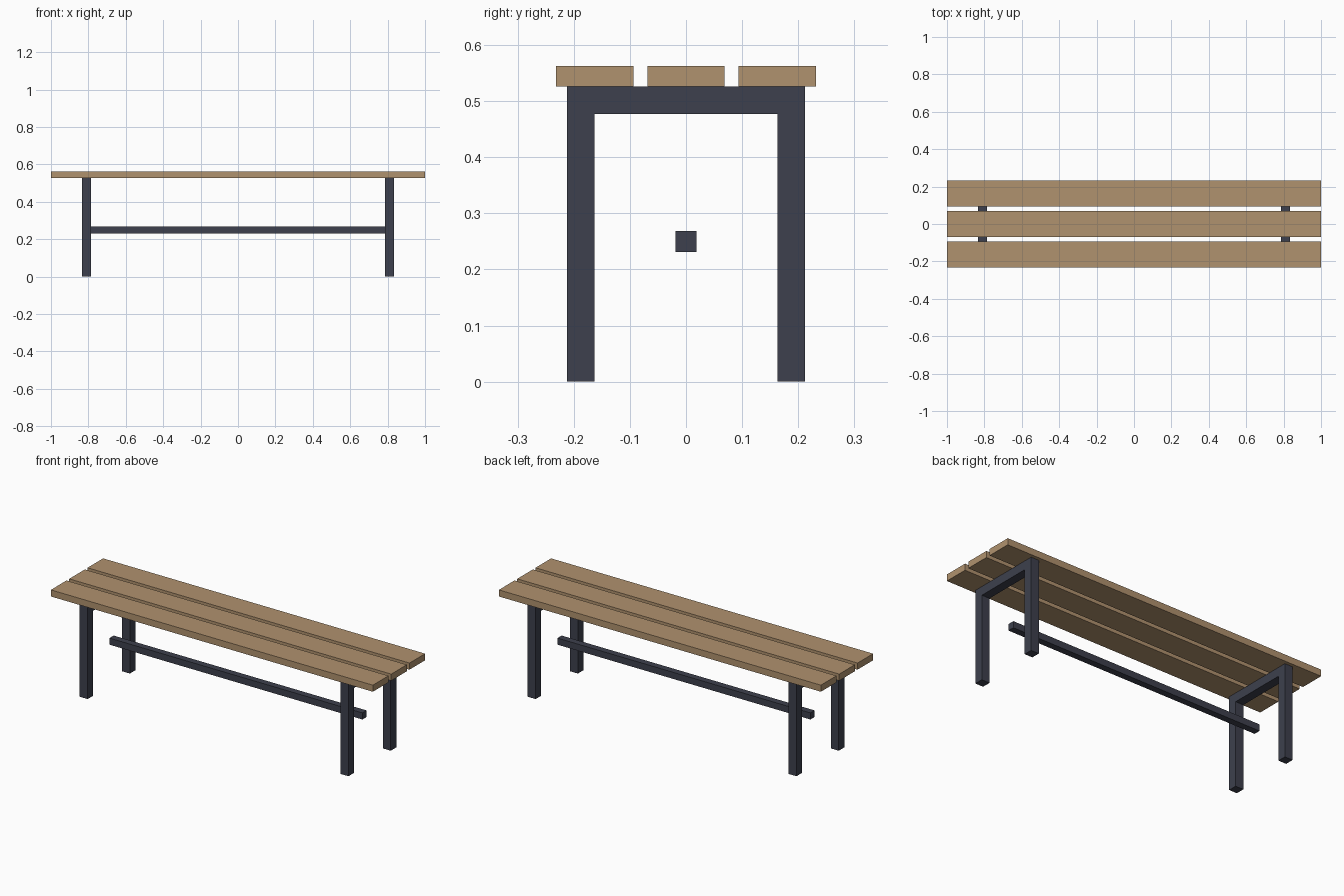
import bpy

default_cube = bpy.data.objects.get("Cube")
if default_cube:
    bpy.data.objects.remove(default_cube, do_unlink=True)


def make_material(name, color):
    mat = bpy.data.materials.new(name)
    mat.use_nodes = True
    mat.diffuse_color = color
    mat.node_tree.nodes["Principled BSDF"].inputs["Base Color"].default_value = color
    return mat


def box(name, center, size, mat):
    bpy.ops.mesh.primitive_cube_add(size=1, location=center)
    obj = bpy.context.object
    obj.name = name
    obj.scale = size
    bpy.ops.object.transform_apply(location=False, rotation=False, scale=True)
    obj.data.materials.append(mat)
    return obj


wood = make_material("wood", (0.434, 0.287, 0.157, 1))
metal = make_material("dark_metal", (0.047, 0.051, 0.074, 1))

FRAME_X = 0.81      # centre of each end frame
LEG_Y = 0.1875      # centre of each leg
TUBE = 0.049        # square tube width
FRAME_TOP = 0.526
PLANK_DEPTH, PLANK_THICK, PLANK_PITCH = 0.138, 0.037, 0.1625

# Seat planks
for name, row in (("front", -1), ("middle", 0), ("back", 1)):
    box(f"{name}_seat_plank", (0, row * PLANK_PITCH, FRAME_TOP + PLANK_THICK / 2),
        (2, PLANK_DEPTH, PLANK_THICK), wood)

# End frames: two legs joined by a rail under the seat
for side, sx in (("left", 1), ("right", -1)):
    for end, sy in (("front", -1), ("back", 1)):
        box(f"{end}_{side}_leg", (sx * FRAME_X, sy * LEG_Y, FRAME_TOP / 2),
            (TUBE, TUBE, FRAME_TOP), metal)
    box(f"{side}_seat_rail", (sx * FRAME_X, 0, FRAME_TOP - TUBE / 2),
        (TUBE, 2 * LEG_Y - TUBE, TUBE), metal)

# Long stretcher between the end frames
box("stretcher", (0, 0, 0.25), (2 * FRAME_X - TUBE, 0.037, 0.037), metal)
